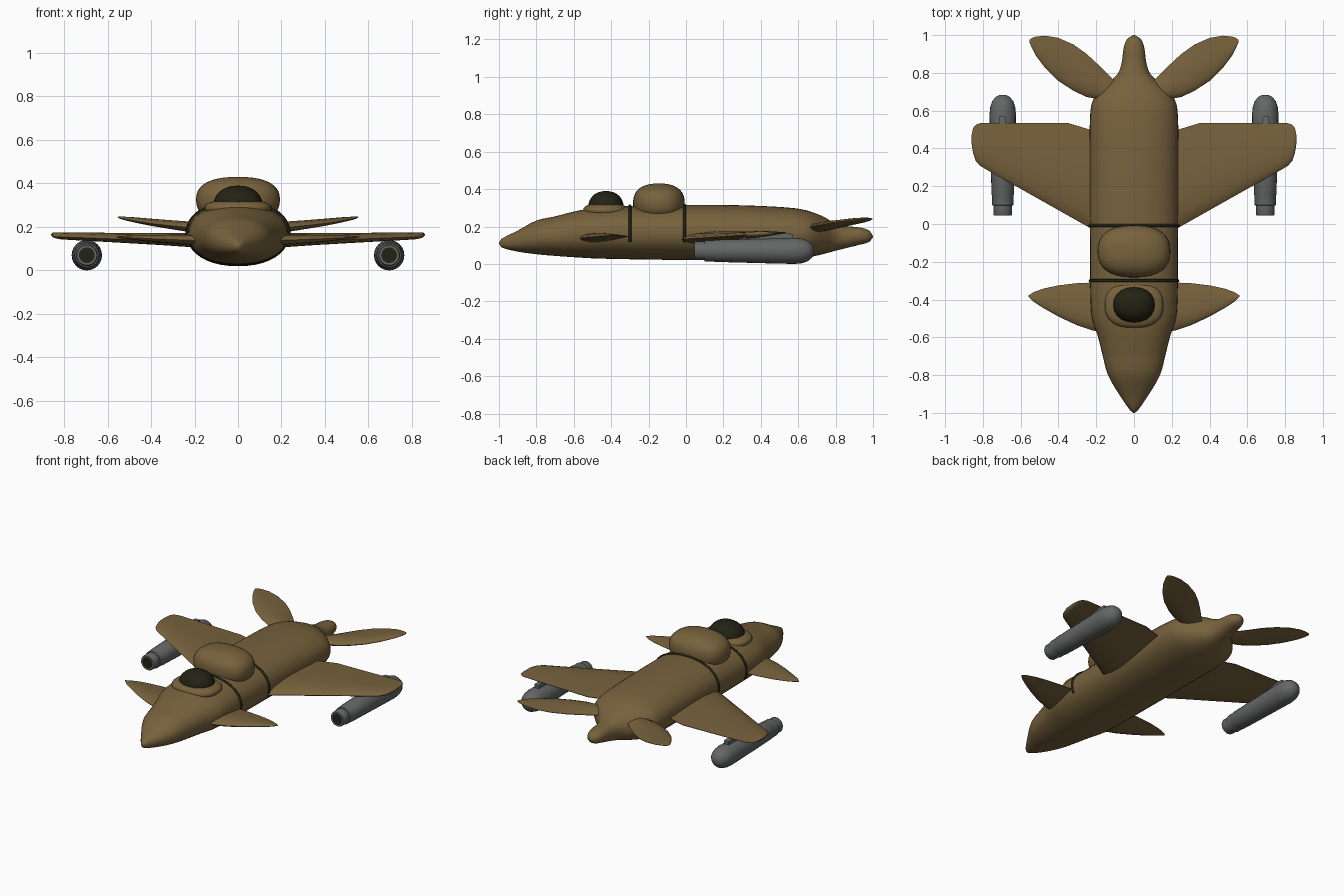
import bpy, bmesh, math
from mathutils import Vector

if "Cube" in bpy.data.objects:
    bpy.data.objects.remove(bpy.data.objects["Cube"])


def material(name, rgb):
    m = bpy.data.materials.new(name)
    m.diffuse_color = (*rgb, 1)
    m.use_nodes = True
    m.node_tree.nodes["Principled BSDF"].inputs["Base Color"].default_value = m.diffuse_color
    return m


BROWN = material("brown_hull", (0.185, 0.122, 0.046))
GREY = material("grey_metal", (0.125, 0.135, 0.132))
DARK = material("dark_glass", (0.016, 0.016, 0.007))


def finish(name, bm, mats, angle=40, rule=None):
    """Turn a bmesh into a smooth shaded object."""
    bmesh.ops.recalc_face_normals(bm, faces=bm.faces)
    if rule:
        for f in bm.faces:
            f.material_index = rule(f)
    me = bpy.data.meshes.new(name)
    bm.to_mesh(me)
    bm.free()
    for m in mats:
        me.materials.append(m)
    ob = bpy.data.objects.new(name, me)
    bpy.context.collection.objects.link(ob)
    bpy.ops.object.select_all(action='DESELECT')
    ob.select_set(True)
    bpy.context.view_layer.objects.active = ob
    bpy.ops.object.shade_smooth_by_angle(angle=math.radians(angle))
    return ob


def loft(rings):
    """Skin closed rings of points and cap both ends."""
    bm = bmesh.new()
    rows = [[bm.verts.new(p) for p in r] for r in rings]
    n = len(rows[0])
    for a, b in zip(rows, rows[1:]):
        for i in range(n):
            j = (i + 1) % n
            bm.faces.new((a[i], a[j], b[j], b[i]))
    bm.faces.new(rows[0])
    bm.faces.new(rows[-1])
    return bm


def spow(v, e):
    return math.copysign(abs(v) ** e, v)


# fuselage stations: y, half width, bottom z, top z
HULL = [(-1.0, .004, .108, .114), (-.985, .022, .088, .135), (-.9, .08, .066, .178),
        (-.8, .138, .052, .232), (-.7, .165, .043, .254), (-.6, .19, .036, .28),
        (-.5, .222, .03, .298), (-.4, .23, .027, .306), (-.3, .232, .025, .31),
        (-.1, .233, .022, .314), (.15, .234, .02, .316), (.4, .234, .02, .31),
        (.58, .232, .025, .298), (.66, .215, .036, .282), (.73, .155, .052, .255),
        (.79, .09, .068, .222), (.85, .066, .083, .203), (.93, .055, .103, .195),
        (.98, .036, .118, .178), (1.0, .004, .143, .149)]


def hull_ring(s, n=40, grow=0.0):
    y, w, b, t = s
    mid, h = (b + t) / 2, (t - b) / 2
    return [(spow(math.cos(a), .92) * (w + grow), y, mid + spow(math.sin(a), .92) * (h + grow))
            for a in (2 * math.pi * i / n for i in range(n))]


def hull_at(y):
    for p, q in zip(HULL, HULL[1:]):
        if p[0] <= y <= q[0]:
            k = (y - p[0]) / (q[0] - p[0])
            return [u + (v - u) * k for u, v in zip(p, q)]


# smooth the stations with a spline, stepping between them
stations = []
for i in range(len(HULL) - 1):
    p0, p1, p2, p3 = (Vector(HULL[min(max(i + d, 0), len(HULL) - 1)]) for d in (-1, 0, 1, 2))
    t1 = (p2 - p0) / (p2[0] - p0[0]) * (p2[0] - p1[0])
    t2 = (p3 - p1) / (p3[0] - p1[0]) * (p2[0] - p1[0])
    for k in (0, 1 / 3, 2 / 3):
        stations.append((2*k**3 - 3*k*k + 1) * p1 + (k**3 - 2*k*k + k) * t1
                        + (3*k*k - 2*k**3) * p2 + (k**3 - k*k) * t2)
stations.append(Vector(HULL[-1]))
finish("fuselage", loft([hull_ring(s) for s in stations]), [BROWN], 60)


# dark seams over the upper hull
def seam(name, y):
    cu = bpy.data.curves.new(name, 'CURVE')
    cu.dimensions = '3D'
    cu.bevel_depth = .008
    cu.bevel_resolution = 2
    cu.use_fill_caps = True
    pts = [p for p in hull_ring(hull_at(y), 60) if p[2] > .115]
    pts.sort(key=lambda p: math.atan2(p[2] - .1, p[0]))
    sp = cu.splines.new('POLY')
    sp.points.add(len(pts) - 1)
    for q, p in zip(sp.points, pts):
        q.co = (*p, 1)
    cu.materials.append(DARK)
    bpy.context.collection.objects.link(bpy.data.objects.new(name, cu))


seam("front_seam", -.3)
seam("rear_seam", -.008)


# rounded domes on the back
def dome(name, centre, size, mat, e=1.0, seg=32, rings=20):
    bm = bmesh.new()
    bmesh.ops.create_uvsphere(bm, u_segments=seg, v_segments=rings, radius=1)
    for v in bm.verts:
        r = math.hypot(v.co.x, v.co.y)
        c, s = (v.co.x / r, v.co.y / r) if r > 1e-6 else (0, 0)
        k = spow(r, e)
        v.co = Vector((k * spow(c, e) * size[0], k * spow(s, e) * size[1],
                       spow(v.co.z, e) * size[2])) + Vector(centre)
    return finish(name, bm, [mat], 60)


dome("engine_hump", (0, -.145, .325), (.193, .138, .105), BROWN, .82)
dome("cockpit_collar", (0, -.43, .286), (.155, .12, .04), BROWN, .82)
dome("canopy", (0, -.428, .3), (.112, .095, .09), DARK, .92, 20, 14)


# lifting surfaces: x, lead y, trail y, lead z, trail z, thickness
def surface(name, sections, side):
    prof = [(0, 0), (.04, .42), (.14, .8), (.32, 1), (.55, .82), (.8, .42), (1, .06)]
    loop = prof + [(u, -h) for u, h in reversed(prof[1:])]
    rings = [[(side * x, a + (b - a) * u, za + (zb - za) * u + h * t / 2) for u, h in loop]
             for x, a, b, za, zb, t in sections]
    finish(name, loft(rings), [BROWN], 50)


WING = [(.15, -.07, .5, .13, .155, .066), (.235, -.02, .5, .132, .158, .064),
        (.35, .045, .535, .137, .16, .056), (.6, .186, .535, .146, .164, .042),
        (.78, .287, .535, .153, .168, .034), (.815, .308, .534, .155, .168, .032),
        (.838, .335, .525, .158, .168, .028), (.852, .375, .508, .161, .168, .02),
        (.859, .42, .475, .164, .167, .006)]
CANARD = [(.14, -.58, -.31, .137, .146, .052), (.22, -.563, -.31, .139, .147, .05),
          (.3, -.537, -.313, .142, .148, .042), (.4, -.49, -.325, .146, .15, .03),
          (.48, -.445, -.342, .15, .152, .02), (.53, -.413, -.36, .153, .153, .012),
          (.559, -.386, -.378, .154, .154, .003)]
FIN = [(.06, .655, .72, .185, .185, .04), (.11, .655, .765, .19, .19, .046),
       (.18, .66, .835, .195, .2, .05), (.25, .672, .9, .2, .212, .046),
       (.32, .705, .95, .207, .222, .04), (.4, .757, .985, .216, .232, .032),
       (.47, .825, .997, .227, .24, .024), (.52, .892, .992, .236, .244, .016),
       (.542, .935, .984, .241, .246, .01), (.553, .962, .975, .245, .246, .003)]

# underwing pod profile: y, radius
POD = [(.045, .036), (.045, .046), (.052, .05), (.098, .05), (.1, .056), (.15, .057),
       (.155, .059), (.3, .063), (.45, .067), (.58, .07), (.62, .066), (.65, .056),
       (.672, .038), (.684, .016)]


def pod(name, x):
    n = 24
    rings = [[(x + r * math.cos(2 * math.pi * i / n), y, .07 + r * math.sin(2 * math.pi * i / n))
              for i in range(n)] for y, r in POD]
    # the front disc is the dark lens
    finish(name, loft(rings), [GREY, DARK], 40,
           lambda f: 1 if len(f.verts) == n and f.calc_center_median().y < .1 else 0)


def pylon(name, x):
    rings = [[(x - .016, y, .11), (x + .016, y, .11), (x + .016, y, z), (x - .016, y, z)]
             for y, z in ((.3, .14), (.5, .168), (.57, .16))]
    finish(name, loft(rings), [GREY], 30)


for side, tag in ((1, "right"), (-1, "left")):
    surface(tag + "_wing", WING, side)
    surface(tag + "_canard", CANARD, side)
    surface(tag + "_tail_fin", FIN, side)
    pod(tag + "_pod", side * .695)
    pylon(tag + "_pylon", side * .695)
